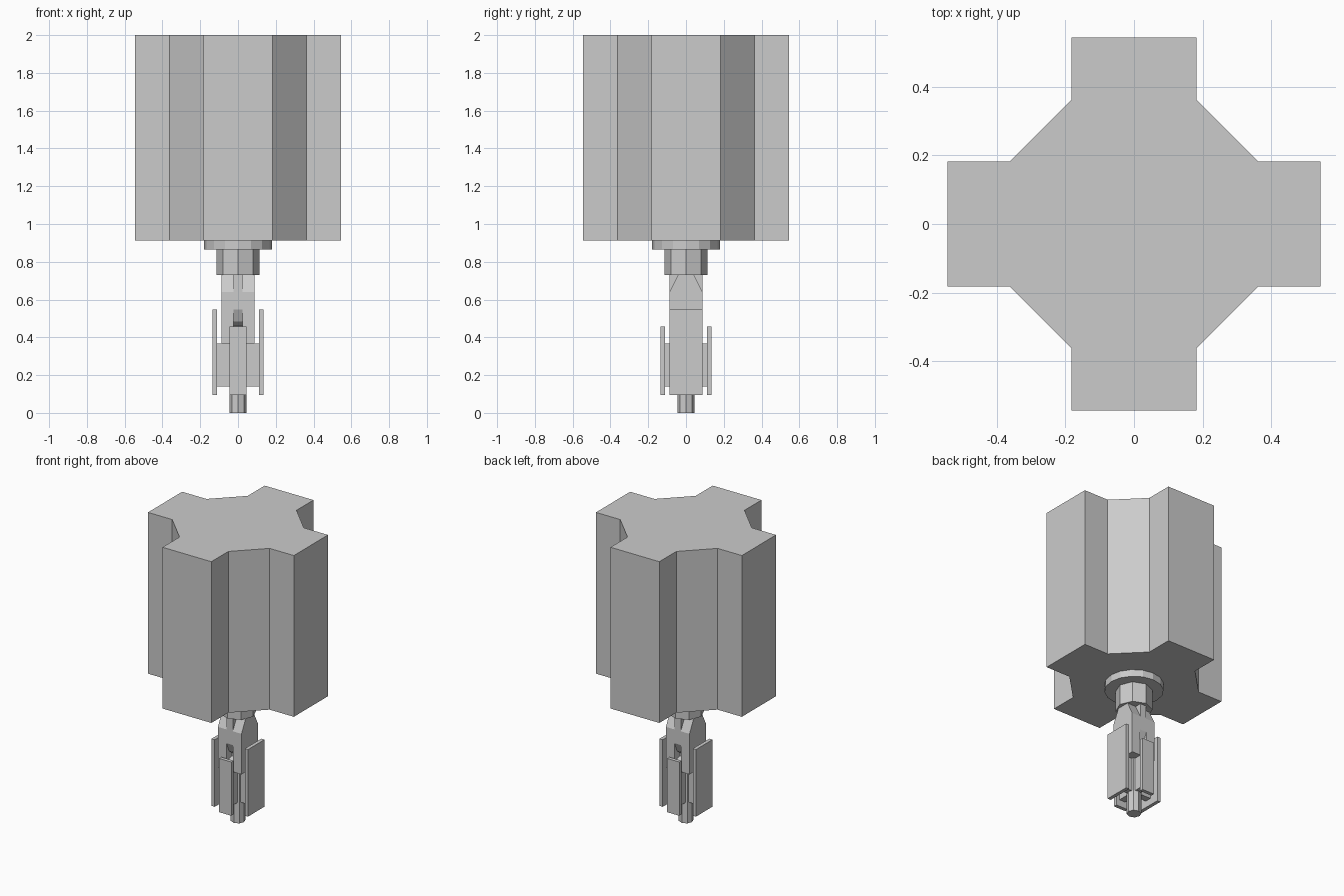
import bpy, bmesh, math

if "Cube" in bpy.data.objects:
    bpy.data.objects.remove(bpy.data.objects["Cube"])


def finish(name, bm):
    bmesh.ops.recalc_face_normals(bm, faces=bm.faces)
    me = bpy.data.meshes.new(name)
    bm.to_mesh(me)
    bm.free()
    ob = bpy.data.objects.new(name, me)
    bpy.context.collection.objects.link(ob)
    return ob


def prism(name, pts, lo, hi, axis='Z'):
    """Extrude a profile: (x, y) along Z, or (y, z) along X."""
    bm = bmesh.new()
    place = (lambda p: (p[0], p[1], lo)) if axis == 'Z' else (lambda p: (lo, p[0], p[1]))
    face = bm.faces.new([bm.verts.new(place(p)) for p in pts])
    ext = bmesh.ops.extrude_face_region(bm, geom=[face], use_keep_orig=True)
    move = (0, 0, hi - lo) if axis == 'Z' else (hi - lo, 0, 0)
    bmesh.ops.translate(bm, vec=move, verts=[v for v in ext['geom'] if isinstance(v, bmesh.types.BMVert)])
    return finish(name, bm)


def box(name, x0, x1, y0, y1, z0, z1):
    return prism(name, [(x0, y0), (x1, y0), (x1, y1), (x0, y1)], z0, z1)


def cylinder(name, r, z0, z1, n):
    return prism(name, [(r * math.cos(2 * math.pi * i / n), r * math.sin(2 * math.pi * i / n))
                        for i in range(n)], z0, z1)


# Large cross-shaped head
arm = [(0.544, -0.182), (0.544, 0.182), (0.363, 0.182), (0.182, 0.363)]
outline = []
for c, s in [(1, 0), (0, 1), (-1, 0), (0, -1)]:
    outline += [(c * x - s * y, s * x + c * y) for x, y in arm]
prism("cross_head", outline, 0.913, 2.0)

# Flange and collar
cylinder("flange", 0.181, 0.866, 0.913, 16)
cylinder("collar", 0.113, 0.729, 0.866, 8)

# Neck block with sloped shoulders
neck = prism("neck_block", [(-0.088, 0.367), (0.088, 0.367), (0.088, 0.64), (0.043, 0.729),
                            (-0.043, 0.729), (-0.088, 0.64)], -0.088, 0.088, 'X')

# Window pockets in the front and back of the neck, with sloped ceilings
for s, side in ((-1, "front"), (1, "back")):
    cutter = prism("pocket_cutter_" + side,
                   [(s * 0.12, 0.41), (s * 0.03, 0.44), (s * 0.03, 0.46),
                    (s * 0.06, 0.485), (s * 0.088, 0.547), (s * 0.12, 0.547)],
                   -0.025, 0.025, 'X')
    cutter.hide_render = True
    cutter.hide_viewport = True
    mod = neck.modifiers.new("pocket_" + side, 'BOOLEAN')
    mod.object = cutter
    mod.operation = 'DIFFERENCE'
    mod.solver = 'EXACT'
    # Upright rib on the shoulder
    prism("shoulder_rib_" + side, [(s * 0.03, 0.64), (s * 0.088, 0.64),
                                   (s * 0.088, 0.729), (s * 0.03, 0.729)], -0.023, 0.023, 'X')

# Central pin
cylinder("centre_pin", 0.045, 0.0, 0.38, 8)

# Outer plates and the fins that carry them
for s, a, b in ((-1, "left", "front"), (1, "right", "back")):
    i, o = sorted((s * 0.112, s * 0.136))
    f0, f1 = sorted((s * 0.03, s * 0.115))
    box("plate_" + a, i, o, -0.088, 0.088, 0.095, 0.547)
    box("plate_" + b, -0.045, 0.045, i, o, 0.095, 0.457)
    box("fin_" + a, f0, f1, -0.022, 0.022, 0.14, 0.368)
    box("fin_" + b, -0.022, 0.022, f0, f1, 0.14, 0.368)
